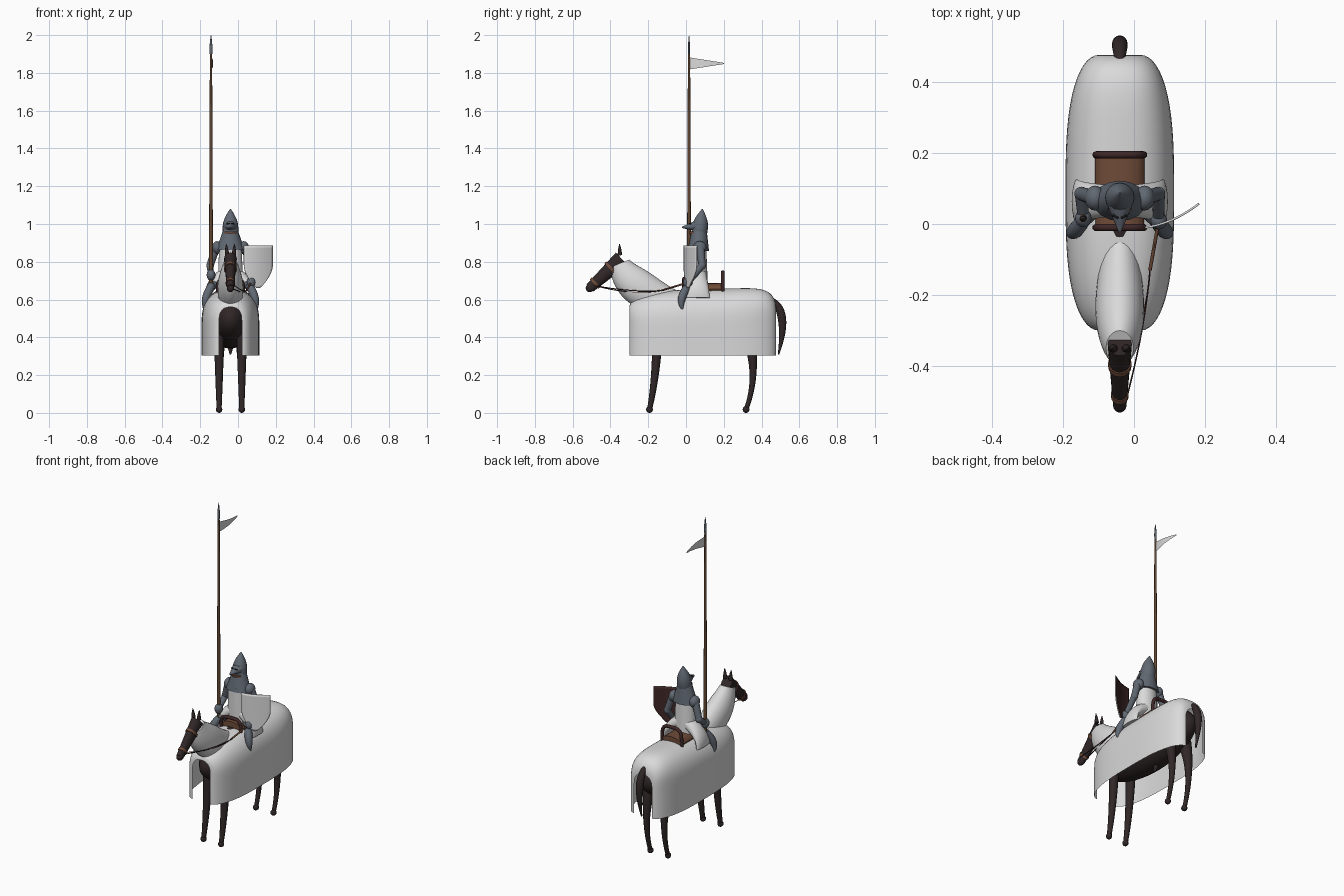
import bpy, bmesh
from math import sin, cos, pi, tau, sqrt, radians, copysign
from mathutils import Vector, Matrix

if "Cube" in bpy.data.objects:
    bpy.data.objects.remove(bpy.data.objects["Cube"])

CENTRE = -.04  # midline of horse and rider
ACROSS, ALONG, UP = Vector((1, 0, 0)), Vector((0, 1, 0)), Vector((0, 0, 1))
SIDES = {"left": 1, "right": -1}
parts = []


def material(name, red, green, blue):
    made = bpy.data.materials.new(name)
    made.use_nodes = True
    made.diffuse_color = (red, green, blue, 1)
    shader = made.node_tree.nodes["Principled BSDF"]
    shader.inputs["Base Color"].default_value = (red, green, blue, 1)
    return made


cloth = material("white cloth", .7, .7, .7)
steel = material("blue grey steel", .12, .14, .17)
hide = material("dark horse hide", .03, .02, .02)
leather = material("brown leather", .16, .07, .04)
dark_wood = material("dark saddle wood", .05, .02, .02)
lance_wood = material("lance wood", .12, .06, .03)
black = material("black slit", .01, .01, .01)


def finish(name, bm, *materials):
    mesh = bpy.data.meshes.new(name)
    bm.to_mesh(mesh)
    bm.free()
    for entry in materials:
        mesh.materials.append(entry)
    part = bpy.data.objects.new(name, mesh)
    bpy.context.collection.objects.link(part)
    parts.append(part)
    return part


def at(side, x, y, z):
    """Point measured sideways from the midline."""
    return Vector((CENTRE + side * x, y, z))


def mid(y, z):
    return at(0, 0, y, z)


def bend(first, middle, last, steps=14):
    """Smooth path through three points."""
    path = []
    for step in range(steps + 1):
        t = step / steps
        path.append(first * (1 - t) * (1 - 2 * t) + middle * 4 * t * (1 - t) + last * t * (2 * t - 1))
    return path


def line(first, last):
    return bend(first, (first + last) / 2, last, steps=8)


def limb(name, paint, path, start, end, swell=0, flat=1, flat_end=None, axis=ACROSS, sides=16):
    """Capped tube whose radius runs from start to end; flat scales the second radius."""
    bm = bmesh.new()
    rings = []
    last = len(path) - 1
    end_depth = end * (flat_end or flat)
    for i, point in enumerate(path):
        t = i / last
        bulge = swell * sin(pi * t)
        wide = start + (end - start) * t + bulge
        deep = start * flat + (end_depth - start * flat) * t + bulge * flat
        tangent = (path[min(i + 1, last)] - path[max(i - 1, 0)]).normalized()
        u = (axis - tangent * axis.dot(tangent)).normalized()
        v = tangent.cross(u)
        angles = [tau * k / sides for k in range(sides)]
        rings.append([bm.verts.new(point + u * wide * cos(a) + v * deep * sin(a)) for a in angles])
    for ring, following in zip(rings, rings[1:]):
        for k in range(sides):
            n = (k + 1) % sides
            bm.faces.new((ring[k], ring[n], following[n], following[k]))
    bm.faces.new(rings[0])
    bm.faces.new(rings[-1])
    bmesh.ops.recalc_face_normals(bm, faces=bm.faces)
    return finish(name, bm, paint)


def ball(name, paint, centre, width, depth, height):
    bm = bmesh.new()
    place = Matrix.Translation(centre) @ Matrix.Diagonal((width, depth, height, 1))
    bmesh.ops.create_uvsphere(bm, u_segments=24, v_segments=16, radius=1, matrix=place)
    return finish(name, bm, paint)


def sheet(name, surface, columns, rows, *materials):
    """Open surface from surface(u, v) over the unit square."""
    bm = bmesh.new()
    grid = [[bm.verts.new(surface(i / columns, j / rows)) for i in range(columns + 1)]
            for j in range(rows + 1)]
    for low, high in zip(grid, grid[1:]):
        for i in range(columns):
            bm.faces.new((low[i], low[i + 1], high[i + 1], high[i]))
    return finish(name, bm, *materials)


# Horse
ball("horse_body", hide, mid(.09, .5), .12, .38, .16)
limb("sheath", hide, line(mid(.16, .38), mid(.13, .31)), .025, .004)
limb("neck_cover", cloth, bend(mid(-.35, .79), mid(-.25, .665), mid(-.06, .575)),
     start=.039, end=.05, swell=.024, flat=1.4, sides=24)
poll, muzzle = mid(-.34, .815), mid(-.51, .66)
limb("horse_head", hide, line(poll, muzzle), start=.034, end=.019, flat=1.35)
ball("muzzle", hide, muzzle, .019, .021, .021)
for name, place, size in (("brow_band", .3, .033), ("nose_band", .8, .025)):
    spot = poll.lerp(muzzle, place)
    limb(name, leather, line(spot, poll.lerp(muzzle, place + .06)), size, size, flat=1.35)
limb("tail", hide, bend(mid(.45, .6), mid(.508, .5), mid(.49, .31)), .012, .004, swell=.014)

for name, side in SIDES.items():
    limb(name + "_ear", hide, line(at(side, .018, -.35, .835), at(side, .022, -.352, .895)),
         start=.012, end=.001, swell=.002)
    front_hoof, hind_hoof = at(side, .06, -.193, .018), at(side, .06, .318, .018)
    limb(name + "_front_leg", hide, bend(at(side, .06, -.15, .42), at(side, .06, -.165, .2), front_hoof),
         start=.028, end=.013)
    limb(name + "_hind_leg", hide, bend(at(side, .06, .32, .44), at(side, .06, .355, .22), hind_hoof),
         start=.038, end=.012, swell=-.006)
    for end, hoof in (("front", front_hoof), ("hind", hind_hoof)):
        ball(f"{name}_{end}_hoof", hide, hoof, .017, .018, .018)

# Cloth horse cover: an arch swept along the horse, drawn in at both ends
HEM = .305


def cover(u, v):
    k = -cos(pi * v)
    half = .06 + .093 * sqrt(1 - abs(k) ** 3)
    top = .56 + (.095 + .01 * k) * sqrt(1 - abs(k) ** (8 if k > 0 else 3))
    y = .088 + .388 * k
    spring = top - 1.2 * half
    skirt = .2
    if min(u, 1 - u) < skirt:
        fall = min(u, 1 - u) / skirt
        return at(copysign(1, u - .5), half, y, HEM + (spring - HEM) * fall)
    angle = pi * (1 - skirt - u) / (1 - 2 * skirt)
    rise = max(0, sin(angle)) ** .8
    return at(copysign(1, cos(angle)), half * abs(cos(angle)) ** .8, y, spring + (top - spring) * rise)


sheet("horse_cover", cover, 40, 32, cloth)

# Saddle with two arched ends
limb("saddle_seat", leather, line(mid(-.01, .655), mid(.2, .655)), start=.068, end=.07, flat=.47)


def saddle_arch(name, y, height):
    path = []
    for step in range(25):
        angle = pi * step / 24
        spread = copysign(sqrt(abs(cos(angle))), cos(angle))
        path.append(mid(y, .64) + ACROSS * .067 * spread + UP * height * sqrt(abs(sin(angle))))
    limb(name, dark_wood, path, .01, .01, axis=ALONG)


saddle_arch("cantle", .195, .105)
saddle_arch("pommel", -.01, .07)

# Rider
limb("surcoat", cloth, line(mid(.065, .62), mid(.06, .885)), start=.068, end=.06, flat=.78, sides=24)
limb("mail_collar", steel, line(mid(.065, .86), mid(.07, .965)), start=.076, end=.04, flat=.75, flat_end=1)
limb("helmet", steel, line(mid(.07, .945), mid(.087, 1.08)), start=.04, end=.002, swell=.016)
limb("visor", steel, line(mid(.06, .99), mid(-.022, .982)), start=.038, end=.004, flat=.8)
limb("chin_strap", leather, line(mid(.05, .95), mid(.05, .96)), .034, .034)

lance_grip, rein_grip = Vector((-.143, .016, .73)), Vector((.07, .01, .69))
for name, side in SIDES.items():
    hand = rein_grip if side > 0 else lance_grip
    shoulder, elbow = at(side, .075, .075, .88), at(side, .108, .085, .78)
    limb(name + "_eye_slit", black, line(at(side, .003, .017, 1), at(side, .02, .025, 1)), .004, .004, axis=UP)
    ball(name + "_shoulder", steel, at(side, .07, .073, .875), .028, .035, .034)
    limb(name + "_upper_arm", steel, line(shoulder, elbow), start=.022, end=.019)
    ball(name + "_elbow", steel, elbow, .02, .02, .022)
    limb(name + "_forearm", steel, line(elbow, hand), start=.019, end=.015)
    ball(name + "_gauntlet", steel, hand, .023, .025, .03)
    # Surcoat spread over the thigh, long pointed shoe below
    limb(name + "_skirt", cloth, bend(at(side, .025, .065, .73), at(side, .094, .064, .68), at(side, .121, .063, .61)),
         start=.04, end=.014, flat=1.1, flat_end=4.5)
    knee = at(side, .1, .015, .675)
    limb(name + "_thigh", steel, line(at(side, .05, .06, .69), knee), .022, .022)
    limb(name + "_shoe", steel, bend(knee, at(side, .13, -.022, .605), at(side, .138, -.015, .54)),
         start=.02, end=.003, swell=.009)

# Reins
strap_end = Vector((.045, -.13, .648))
for name, side in SIDES.items():
    bit = at(side, .02, -.487, .675)
    sag = Vector((.018 + side * .004, -.3, .645 + side * .004))
    limb(name + "_rein", dark_wood, bend(bit, sag, strap_end), .0025, .0025, axis=UP, sides=6)
limb("rein_strap", leather, line(strap_end, rein_grip), .005, .005, axis=UP, sides=8)


# Curved shield, pale outside and dark inside
def shield(u, v):
    half = .077 * (.3 + .7 * sin(min(1, v * 1.8) * pi / 2))
    across = 2 * u - 1
    x = .108 + across * half
    t = (x - .03) / .155
    corner = .015 * across ** 2 * (1 - v) ** 3
    return (x, -.013 + .018 * t + .05 * t * t, .66 + .225 * v + corner)


board = sheet("shield", shield, 14, 16, cloth, dark_wood)
thickness = board.modifiers.new("thickness", "SOLIDIFY")
thickness.thickness = .006
thickness.offset = -1
thickness.material_offset = 1

# Lance and pennant
foot, neck = lance_grip.copy(), lance_grip.copy()
foot.z, neck.z = .66, 1.9
limb("lance_shaft", lance_wood, line(foot, neck), start=.011, end=.006)
limb("lance_head", steel, line(neck, neck + UP * .1), start=.007, end=.001, swell=.003, flat=.7)


def pennant(u, v):
    drop = UP * (v - .5) * (.064 - .058 * u)
    return neck - UP * .05 + ALONG * .185 * u + ACROSS * .01 * sin(pi * u) + drop


sheet("pennant", pennant, 12, 2, cloth)

# Smooth shading with crisp edges
bpy.ops.object.select_all(action="DESELECT")
for part in parts:
    part.select_set(True)
bpy.context.view_layer.objects.active = parts[0]
bpy.ops.object.shade_smooth_by_angle(angle=radians(45))
